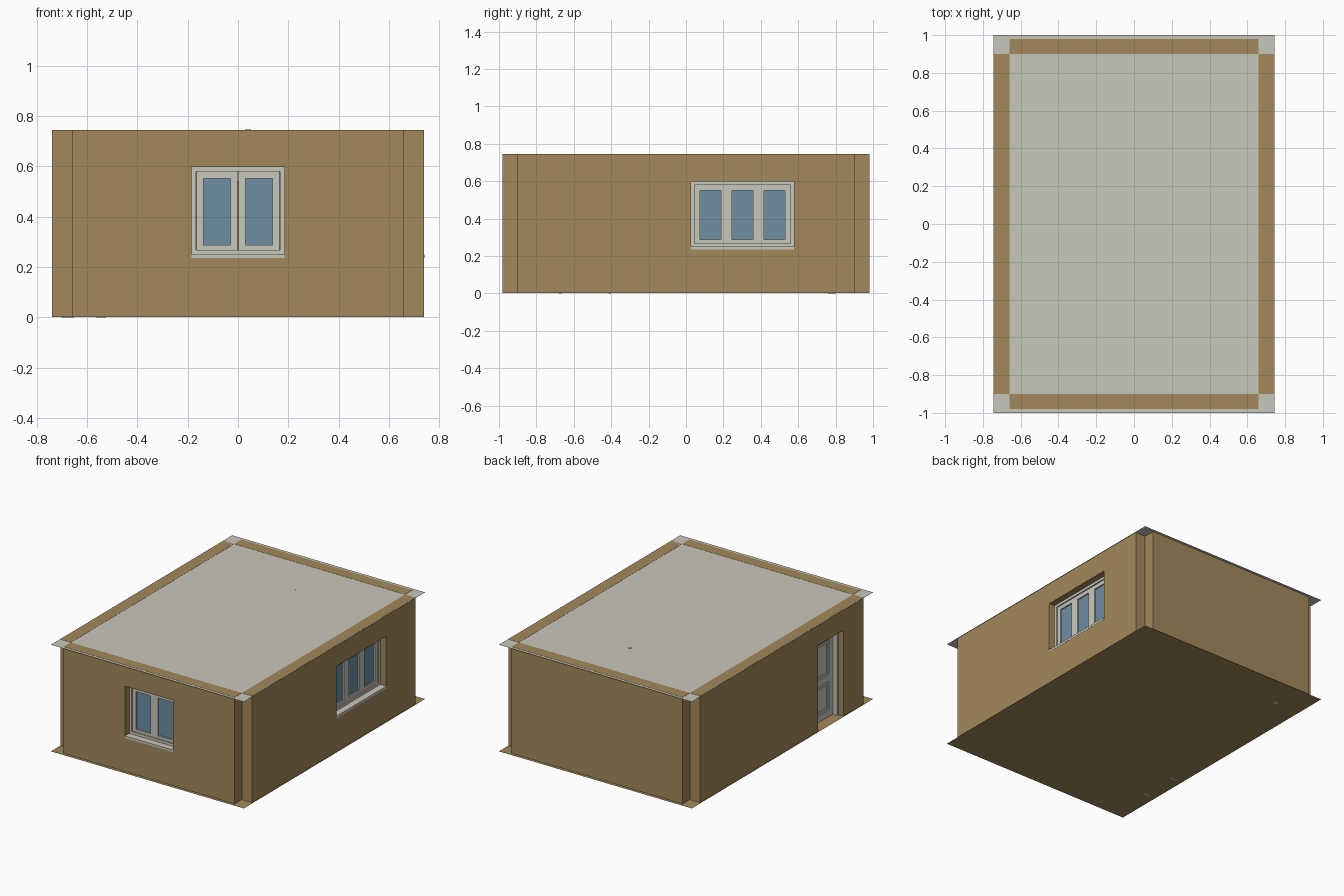
import bpy, bmesh, math
from mathutils import Matrix, Vector

if "Cube" in bpy.data.objects:
    bpy.data.objects.remove(bpy.data.objects["Cube"])


def material(name, r, g, b):
    m = bpy.data.materials.new(name)
    m.diffuse_color = (r, g, b, 1)
    m.use_nodes = True
    m.node_tree.nodes["Principled BSDF"].inputs["Base Color"].default_value = m.diffuse_color
    return m


TAN = material("tan_plaster", 0.371, 0.25, 0.107)
WHITE = material("off_white", 0.584, 0.571, 0.497)
GLASS = material("blue_glass", 0.156, 0.275, 0.376)

H = 0.745   # room height
T = 0.08    # wall thickness


def finish(name, bm, mat, matrix=Matrix()):
    me = bpy.data.meshes.new(name)
    bmesh.ops.recalc_face_normals(bm, faces=bm.faces)
    bm.transform(matrix)
    bm.to_mesh(me)
    bm.free()
    me.materials.append(mat)
    ob = bpy.data.objects.new(name, me)
    bpy.context.collection.objects.link(ob)
    return ob


def boxes(name, spans, mat, matrix=Matrix()):
    """One object from boxes given as (x0, x1, y0, y1, z0, z1)."""
    bm = bmesh.new()
    for x0, x1, y0, y1, z0, z1 in spans:
        c = Vector((x0 + x1, y0 + y1, z0 + z1)) / 2
        s = Matrix.Diagonal((x1 - x0, y1 - y0, z1 - z0, 1))
        bmesh.ops.create_cube(bm, size=1, matrix=Matrix.Translation(c) @ s)
    return finish(name, bm, mat, matrix)


def plane(name, sx, sy, z, mat):
    bm = bmesh.new()
    bm.faces.new([bm.verts.new(p) for p in
                  ((-sx, -sy, z), (sx, -sy, z), (sx, sy, z), (-sx, sy, z))])
    return finish(name, bm, mat)


def cylinders(name, parts, mat):
    """Stacked cones given as (x, y, z0, z1, r0, r1)."""
    bm = bmesh.new()
    for x, y, z0, z1, r0, r1 in parts:
        bmesh.ops.create_cone(bm, cap_ends=True, segments=16, radius1=r0, radius2=r1,
                              depth=z1 - z0,
                              matrix=Matrix.Translation((x, y, (z0 + z1) / 2)))
    return finish(name, bm, mat)


def ring(u0, u1, z0, z1, w, d0, d1, bottom=True):
    """Four (or three) bars around an opening, in wall space (along, depth, up)."""
    zb = z0 + w if bottom else z0
    bars = [(u0, u0 + w, d0, d1, z0, z1), (u1 - w, u1, d0, d1, z0, z1),
            (u0 + w, u1 - w, d0, d1, z1 - w, z1)]
    if bottom:
        bars.append((u0 + w, u1 - w, d0, d1, z0, zb))
    return bars


def wall(name, half, matrix, hole=None):
    ob = boxes(name, [(-half, half, 0, T, 0.001, H)], TAN, matrix)
    if hole:
        u0, u1, z0, z1 = hole
        cut = boxes("cutter", [(u0, u1, -0.1, T + 0.1, z0, z1)], TAN, matrix)
        cut.hide_render = True
        mod = ob.modifiers.new("opening", 'BOOLEAN')
        mod.operation, mod.object, mod.solver = 'DIFFERENCE', cut, 'EXACT'
        dg = bpy.context.evaluated_depsgraph_get()
        me = bpy.data.meshes.new_from_object(ob.evaluated_get(dg))
        ob.modifiers.clear()
        ob.data = me
        bpy.data.objects.remove(cut)


def window(name, u0, u1, z0, z1, count, matrix):
    # sill fills the bottom of the opening, frame and sashes stand on it
    boxes(name + "_sill", [(u0, u1, -0.001, 0.055, z0, z0 + 0.015)], WHITE, matrix)
    f, b, zb = 0.018, 0.028, z0 + 0.015
    boxes(name + "_frame", ring(u0, u1, zb, z1, f, 0.045, T), WHITE, matrix)
    w = (u1 - u0 - 2 * f) / count
    bars, panes = [], []
    for i in range(count):
        a = u0 + f + i * w
        lo, hi = zb + 0.009, z1 - f
        bars += ring(a + 0.001, a + w - 0.001, lo, hi, b, 0.054, T - 0.003)
        panes.append((a + b, a + w - b, 0.064, 0.068, lo + b, hi - b))
    boxes(name + "_sashes", bars, WHITE, matrix)
    boxes(name + "_glass", panes, GLASS, matrix)


def place(x, y, deg):
    return Matrix.Translation((x, y, 0)) @ Matrix.Rotation(math.radians(deg), 4, 'Z')


FRONT, RIGHT = place(0, -0.98, 0), place(0.74, 0, 90)
BACK, LEFT = place(0, 0.98, 180), place(-0.74, 0, -90)

# floor and ceiling sheets overhang the walls slightly
plane("floor", 0.745, 1.0, 0.0, TAN)
plane("ceiling", 0.745, 1.0, H - 0.001, WHITE)

# walls leave open notches at the corners
front_hole = (-0.185, 0.185, 0.235, 0.597)
right_hole = (0.027, 0.577, 0.235, 0.597)
wall("front_wall", 0.66, FRONT, front_hole)
wall("back_wall", 0.66, BACK)
wall("right_wall", 0.9, RIGHT, right_hole)
wall("left_wall", 0.9, LEFT, (0.40, 0.68, -0.1, 0.6))

window("front_window", *front_hole, 2, FRONT)
window("right_window", *right_hole, 3, RIGHT)

# door, frame, raised panels and handle in the left wall
boxes("door_frame", ring(0.40, 0.68, 0.0, 0.6, 0.015, 0.038, 0.088, bottom=False), WHITE, LEFT)
boxes("door_leaf", [(0.415, 0.665, 0.078, 0.084, 0.004, 0.585)]
      + ring(0.415, 0.665, 0.004, 0.585, 0.045, 0.07, 0.088)
      + [(0.46, 0.62, 0.07, 0.088, 0.25, 0.295)], WHITE, LEFT)
boxes("door_panels", [(0.48, 0.60, 0.073, 0.079, 0.069, 0.23),
                      (0.48, 0.60, 0.073, 0.079, 0.315, 0.52)], WHITE, LEFT)
boxes("door_handle", [(0.43, 0.438, 0.055, 0.07, 0.27, 0.278),
                      (0.43, 0.47, 0.052, 0.058, 0.27, 0.278)], WHITE, LEFT)

# lamps inside the room
cylinders("pendant_lamp", [(0.04, 0.56, 0.60, H + 0.001, 0.012, 0.012),
                           (0.04, 0.56, 0.54, 0.60, 0.07, 0.03)], WHITE)
cylinders("floor_lamp", [(-0.545, 0.78, -0.001, 0.01, 0.02, 0.02),
                         (-0.545, 0.78, 0.01, 0.42, 0.006, 0.006),
                         (-0.545, 0.78, 0.42, 0.5, 0.06, 0.04)], WHITE)

# chairs standing on the floor
for i, (cx, cy) in enumerate(((0.49, 0.157), (-0.11, -0.08))):
    s, t = 0.06, 0.006
    parts = [(x - t, x + t, y - t, y + t, 0.001, 0.13) for x in (-s, s) for y in (-s, s)]
    parts += [(-s - t, s + t, -s - t, s + t, 0.13, 0.142),
              (s - t, s + t, -s - t, s + t, 0.142, 0.27)]
    boxes(f"chair_{i + 1}", parts, TAN, Matrix.Translation((cx, cy, 0)))
